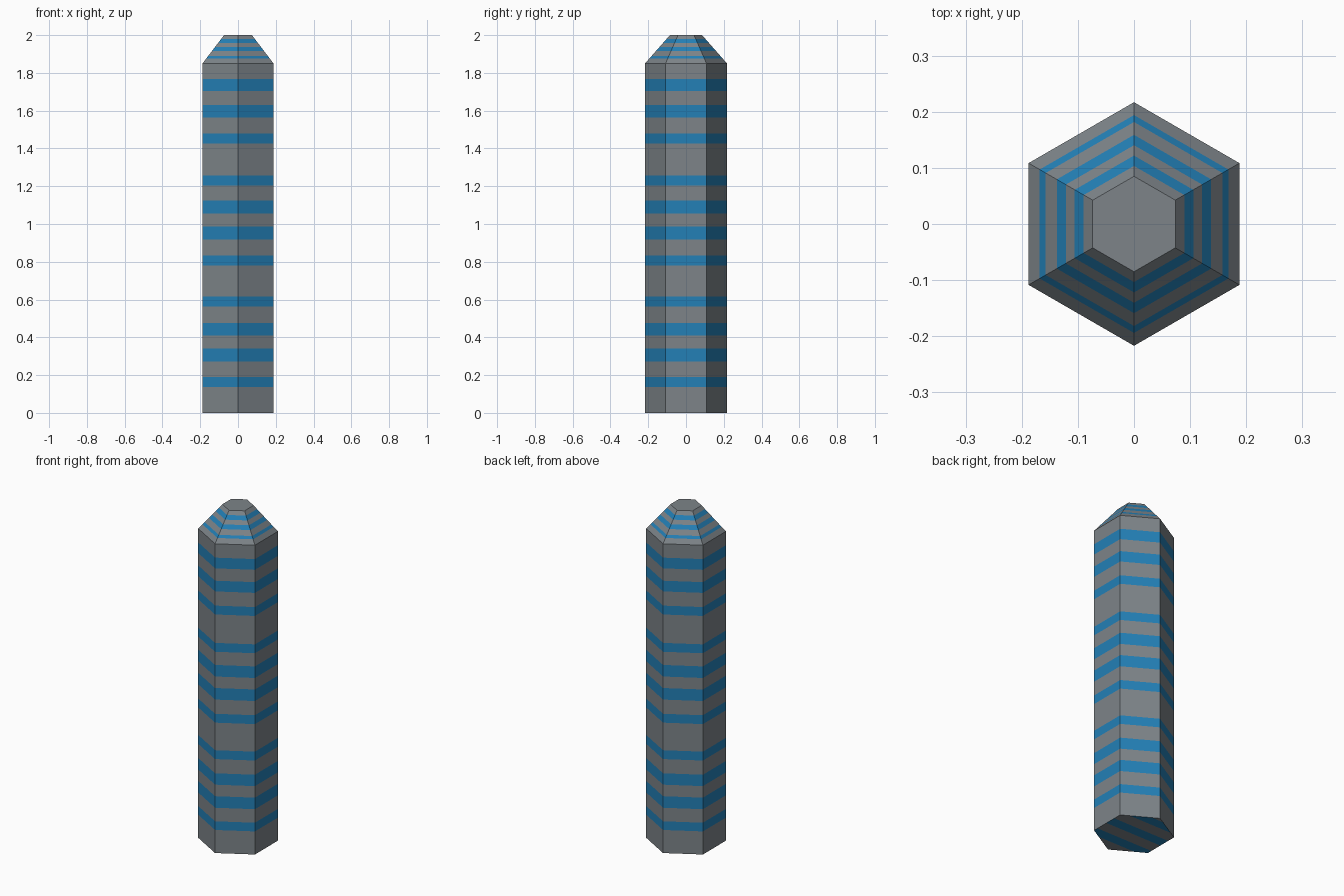
import bpy, bmesh, math

if "Cube" in bpy.data.objects:
    bpy.data.objects.remove(bpy.data.objects["Cube"])


def material(name, rgb):
    m = bpy.data.materials.new(name)
    m.diffuse_color = (*rgb, 1)
    m.use_nodes = True
    m.node_tree.nodes["Principled BSDF"].inputs["Base Color"].default_value = m.diffuse_color
    return m


grey = material("slate grey", (0.205, 0.231, 0.25))
blue = material("band blue", (0.017, 0.215, 0.47))

# Heights of the blue bands on the shaft and on the tapered tip
BANDS = [(0.138, 0.19), (0.271, 0.34), (0.409, 0.477), (0.562, 0.615),
         (0.78, 0.833), (0.918, 0.987), (1.056, 1.125), (1.204, 1.257),
         (1.427, 1.48), (1.565, 1.629), (1.703, 1.767),
         (1.876, 1.89), (1.916, 1.937), (1.958, 1.979)]
# Bands across the underside, along y
BASE_BANDS = [(-0.145, -0.08), (-0.005, 0.06), (0.135, 0.195)]


def inside(v, bands):
    return any(a < v < b for a, b in bands)


def cut(bm, faces, co, no):
    geom = set(faces)
    for f in faces:
        geom.update(f.edges)
        geom.update(f.verts)
    bmesh.ops.bisect_plane(bm, geom=list(geom), plane_co=co, plane_no=no)


bm = bmesh.new()

# Hexagonal shaft with tapered tip: corners point along y
rings = []
for z, r in ((0, 0.217), (1.85, 0.217), (2.0, 0.085)):
    rings.append([bm.verts.new((r * math.sin(i * math.pi / 3),
                                r * math.cos(i * math.pi / 3), z))
                  for i in range(6)])
for lo, hi in zip(rings, rings[1:]):
    for i in range(6):
        j = (i + 1) % 6
        bm.faces.new((lo[i], lo[j], hi[j], hi[i]))
bm.faces.new(rings[0])
bm.faces.new(rings[-1])
bmesh.ops.recalc_face_normals(bm, faces=bm.faces[:])

# Cut the band edges into the sides, then into the underside
for pair in BANDS:
    for z in pair:
        cut(bm, bm.faces[:], (0, 0, z), (0, 0, 1))
for pair in BASE_BANDS:
    for y in pair:
        under = [f for f in bm.faces if f.calc_center_median().z < 1e-5]
        cut(bm, under, (0, y, 0), (0, 1, 0))

# Colour by position
for f in bm.faces:
    c = f.calc_center_bounds()
    if c.z < 1e-5:
        f.material_index = int(inside(c.y, BASE_BANDS))
    else:
        f.material_index = int(inside(c.z, BANDS))
    f.smooth = False

mesh = bpy.data.meshes.new("banded_post")
bm.to_mesh(mesh)
bm.free()
mesh.materials.append(grey)
mesh.materials.append(blue)
post = bpy.data.objects.new("banded_post", mesh)
bpy.context.collection.objects.link(post)
